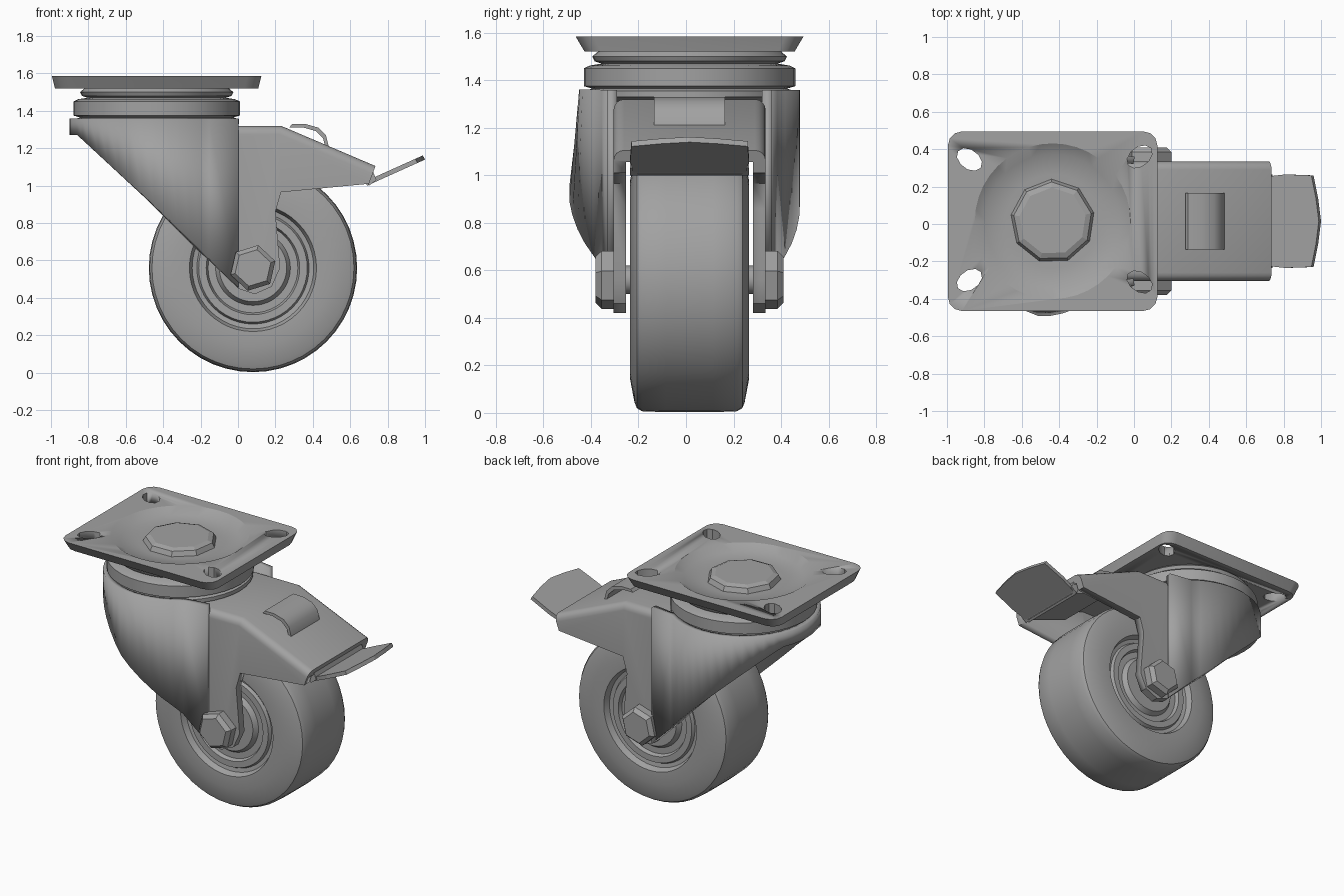
import bpy, bmesh, math
from mathutils import Vector

cube = bpy.data.objects.get("Cube")
if cube:
    bpy.data.objects.remove(cube, do_unlink=True)

STEEL = (0.36, 0.36, 0.36, 1)
steel = bpy.data.materials.new("grey steel")
steel.use_nodes = True
steel.diffuse_color = STEEL
steel.node_tree.nodes["Principled BSDF"].inputs["Base Color"].default_value = STEEL

MID = 0.015            # y of the symmetry plane
SWIVEL = (-0.435, MID)  # swivel axis in x, y
AXLE = (0.08, 0.56)     # wheel axle in x, z


def finish(name, bm, smooth=True):
    bmesh.ops.recalc_face_normals(bm, faces=bm.faces)
    me = bpy.data.meshes.new(name)
    bm.to_mesh(me)
    bm.free()
    ob = bpy.data.objects.new(name, me)
    bpy.context.collection.objects.link(ob)
    me.materials.append(steel)
    bpy.ops.object.select_all(action='DESELECT')
    ob.select_set(True)
    bpy.context.view_layer.objects.active = ob
    if smooth:
        bpy.ops.object.shade_smooth_by_angle(angle=math.radians(35))
    return ob


def extrude(bm, points, offset):
    """Closed prism from a ring of 3D points moved along an offset."""
    a = [bm.verts.new(p) for p in points]
    b = [bm.verts.new(Vector(p) + Vector(offset)) for p in points]
    bm.faces.new(a)
    bm.faces.new(b[::-1])
    n = len(a)
    for i in range(n):
        j = (i + 1) % n
        bm.faces.new((a[i], a[j], b[j], b[i]))


def side_prism(name, profile, half, smooth=True):
    """Profile in x, z, extruded across the symmetry plane."""
    bm = bmesh.new()
    extrude(bm, [(x, MID - half, z) for x, z in profile], (0, 2 * half, 0))
    return finish(name, bm, smooth)


def revolve(name, profile, place, segs=40, phase=0, smooth=True):
    """Turn (radius, height) points; place maps (u, v, height) to a position."""
    bm = bmesh.new()
    rings = []
    for r, h in profile:
        angles = [2 * math.pi * k / segs + phase for k in range(segs)]
        rings.append([bm.verts.new(place(r * math.cos(t), r * math.sin(t), h)) for t in angles])
    for a, b in zip(rings, rings[1:]):
        for i in range(segs):
            j = (i + 1) % segs
            bm.faces.new((a[i], a[j], b[j], b[i]))
    bm.faces.new(rings[0])
    bm.faces.new(rings[-1])
    return finish(name, bm, smooth)


def on_swivel(u, v, h):
    return (SWIVEL[0] + u, SWIVEL[1] + v, h)


def on_axle(u, v, h):
    return (AXLE[0] + u, MID + h, AXLE[1] + v)


def cut(ob, cutter):
    mod = ob.modifiers.new("cut", 'BOOLEAN')
    mod.operation = 'DIFFERENCE'
    mod.solver = 'EXACT'
    mod.object = cutter
    bpy.context.view_layer.objects.active = ob
    bpy.ops.object.modifier_apply(modifier=mod.name)
    bpy.data.objects.remove(cutter, do_unlink=True)


# Wheel with rounded tread and stepped hub, mirrored across its middle
half = [(0.05, 0.23), (0.18, 0.23), (0.2, 0.2), (0.24, 0.2), (0.25, 0.225), (0.29, 0.225),
        (0.3, 0.205), (0.325, 0.21), (0.34, 0.248), (0.42, 0.25), (0.515, 0.232),
        (0.54, 0.222), (0.553, 0.2), (0.557, 0.1)]
revolve("wheel", half + [(r, -h) for r, h in reversed(half)], on_axle, 48)

# Axle and hexagonal bolt heads
revolve("axle", [(0.06, -0.36), (0.06, 0.36)], on_axle, 16)
for label, s in (("left", 1), ("right", -1)):
    revolve("axle_bolt_" + label, [(0.125, s * 0.31), (0.125, s * 0.37), (0.1, s * 0.395)],
            on_axle, 6, 0.3, False)

# Mounting plate with rounded corners, lower chamfer and a dish
bm = bmesh.new()
outline = []
for cx, cy, a0 in ((0.05, 0.42, 0), (-0.92, 0.42, 90), (-0.92, -0.39, 180), (0.05, -0.39, 270)):
    for k in range(4):
        t = math.radians(a0 + 30 * k)
        outline.append((cx + 0.075 * math.cos(t), cy + 0.075 * math.sin(t), 1.585))
extrude(bm, outline, (0, 0, -0.065))
for v in bm.verts:
    if v.co.z < 1.55:
        v.co.x = SWIVEL[0] + (v.co.x - SWIVEL[0]) * 0.97
        v.co.y = MID + (v.co.y - MID) * 0.92
plate = finish("mounting_plate", bm)
cut(plate, revolve("dish_cutter", [(0.25, 1.54), (0.36, 1.55), (0.44, 1.6)], on_swivel))
for x, y in ((-0.88, 0.345), (-0.88, -0.3), (0.03, 0.36), (0.03, -0.31)):
    turn = math.atan2(y - MID, x - SWIVEL[0])

    def slot(u, v, h, x=x, y=y, c=math.cos(turn), s=math.sin(turn)):
        return (x + 1.25 * u * c - 0.85 * v * s, y + 1.25 * u * s + 0.85 * v * c, h)
    cut(plate, revolve("hole_cutter", [(0.06, 1.4), (0.06, 1.7)], slot, 10))
bpy.ops.object.shade_smooth_by_angle(angle=math.radians(30))

# Central rivet, with stacked swivel bearing rings below the plate
revolve("center_rivet", [(0.23, 1.53), (0.21, 1.57), (0.18, 1.582)], on_swivel, 9, 0.2, False)
revolve("swivel_bearing", [(0.3, 1.3), (0.44, 1.33), (0.44, 1.355), (0.41, 1.365), (0.445, 1.375),
                           (0.445, 1.45), (0.42, 1.462), (0.37, 1.47), (0.4, 1.48),
                           (0.41, 1.5), (0.38, 1.525)], on_swivel, 40)

# Fork: curved wall around the swivel, cut along a slant toward the axle
plan = [(SWIVEL[0] + 0.445 * math.cos(t), MID + 0.445 * math.sin(t))
        for t in (math.radians(52 + 256 * k / 32) for k in range(33))]
plan = [(0.0, MID + 0.325)] + plan + [(0.0, MID - 0.325)]
bm = bmesh.new()
columns = []
for x, y in plan:
    low = min(1.27, 1.25 - 0.97 * (x + 0.82))
    bulge = 0.05 * max(0, 1 - abs(x + 0.5) / 0.3) if y < 0 else 0
    columns.append((bm.verts.new((x, y, 1.36)), bm.verts.new((x, y - bulge, low))))
for a, b in zip(columns, columns[1:]):
    bm.faces.new((a[0], b[0], b[1], a[1]))
fork = finish("fork", bm)
solid = fork.modifiers.new("thickness", 'SOLIDIFY')
solid.thickness = 0.04
solid.offset = 0

# Brake bracket: sheet channel with rounded upper edges and legs to the axle
top = [(-0.1, 1.32), (0.23, 1.32), (0.735, 1.105)]
profile = top + [(0.7, 1.01), (0.23, 0.965), (0.2, 0.86), (0.225, 0.56), (0.18, 0.46),
                 (0.09, 0.42), (0.0, 0.45), (-0.05, 0.52), (-0.13, 1.25)]
bm = bmesh.new()
extrude(bm, [(x, MID - 0.32, z) for x, z in profile], (0, 0.64, 0))


def on_top(v):
    return any(abs(v.co.x - x) + abs(v.co.z - z) < 0.001 for x, z in top)


edges = [e for e in bm.edges if all(on_top(v) for v in e.verts)
         and abs(e.verts[0].co.y - e.verts[1].co.y) < 0.01]
bmesh.ops.bevel(bm, geom=edges, offset=0.045, segments=4, profile=0.5, affect='EDGES')
bracket = finish("brake_bracket", bm)
cut(bracket, side_prism("channel_cutter", [(-0.3, 1.27), (0.215, 1.27), (0.85, 1.0),
                                           (0.85, 0.2), (-0.3, 0.2)], 0.268))
bpy.ops.object.shade_smooth_by_angle(angle=math.radians(35))

# Raised tongue on the bracket slope
upper = [(0.29, 1.33), (0.36, 1.33), (0.43, 1.31), (0.47, 1.27), (0.485, 1.21)]
lower = [(x - 0.015, z - 0.018) for x, z in reversed(upper)]
side_prism("bracket_tongue", upper + lower, 0.15)

# Inner lever, rolled end bar and foot pedal
side_prism("brake_lever", [(0.4, 1.17), (0.72, 1.04), (0.71, 1.005), (0.4, 1.12)], 0.22, False)
side_prism("lever_end_bar", [(0.66, 1.08), (0.72, 1.08), (0.74, 1.03), (0.7, 1.0)], 0.25, False)
bm = bmesh.new()
pedal = [(0.69, -0.235), (0.82, -0.25), (0.96, -0.245), (0.985, -0.12), (1.0, 0.0),
         (0.985, 0.12), (0.96, 0.245), (0.82, 0.25), (0.69, 0.235)]
extrude(bm, [(x, MID + y, 1.0 + 0.45 * (x - 0.69)) for x, y in pedal], (-0.012, 0, 0.022))
finish("foot_pedal", bm, False)
